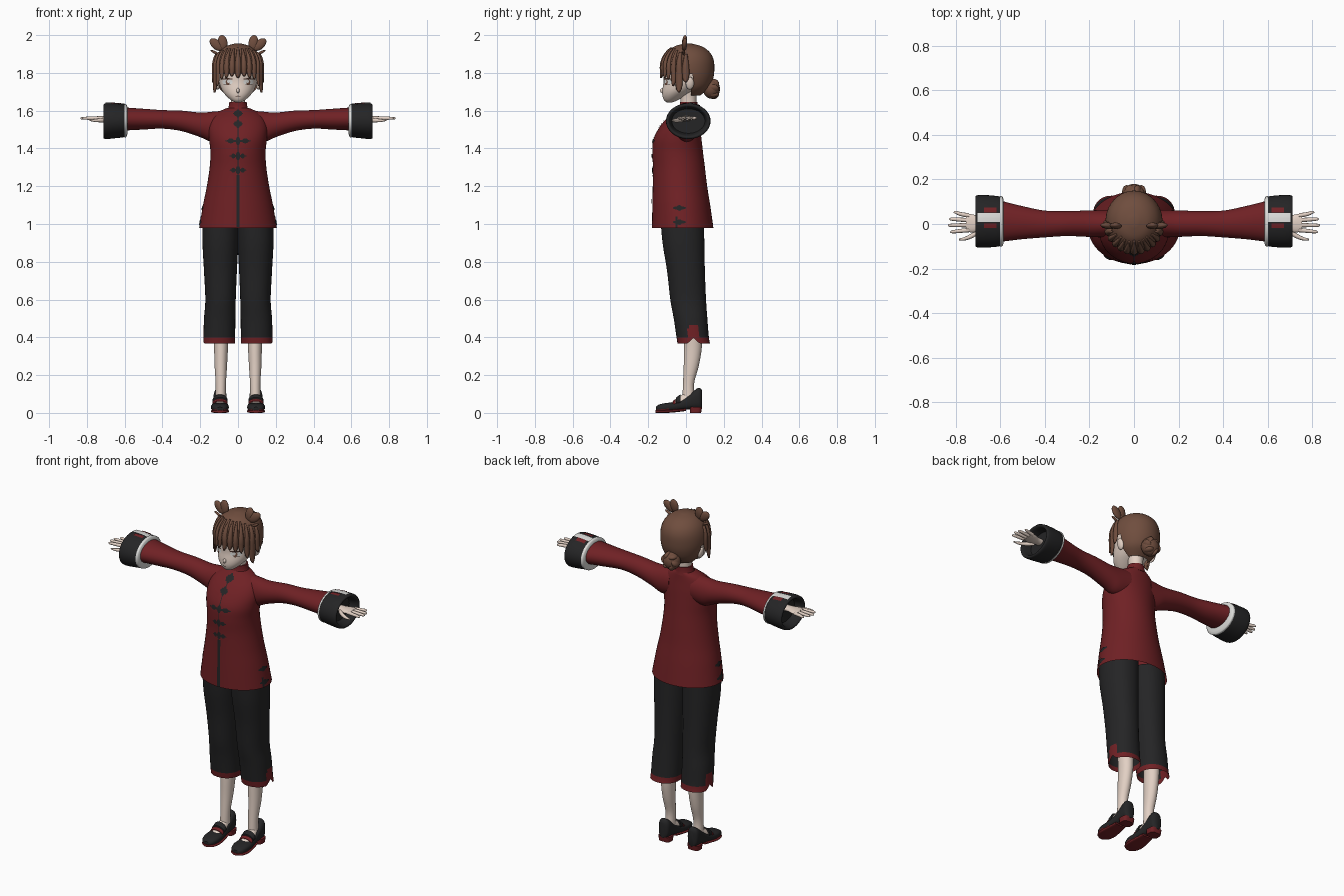
import bpy, bmesh, math
from math import sin, cos, pi, sqrt
from mathutils import Vector, Matrix, Euler
from mathutils.bvhtree import BVHTree

cube = bpy.data.objects.get("Cube")
if cube:
    bpy.data.objects.remove(cube)


def material(name, *rgb):
    m = bpy.data.materials.new(name)
    m.use_nodes = True
    m.diffuse_color = (*rgb, 1)
    m.node_tree.nodes["Principled BSDF"].inputs["Base Color"].default_value = (*rgb, 1)
    return m


RED = material("dark_red_cloth", .16, .015, .018)
BLACK = material("black_cloth", .018, .018, .019)
SKIN = material("pale_skin", .76, .63, .55)
HAIR = material("brown_hair", .16, .075, .048)
WHITE = material("white_trim", .72, .72, .7)
DARK = material("dark_brown_lash", .06, .028, .02)
made = []


def finish(name, bm, mats, mirror=False, rule=None):
    bmesh.ops.recalc_face_normals(bm, faces=bm.faces)
    if rule:
        for f in bm.faces:
            f.material_index = rule(f.calc_center_median())
    mesh = bpy.data.meshes.new(name)
    bm.to_mesh(mesh)
    bm.free()
    for m in mats:
        mesh.materials.append(m)
    ob = bpy.data.objects.new(name, mesh)
    bpy.context.collection.objects.link(ob)
    if mirror:
        ob.modifiers.new("mirror", 'MIRROR').use_mirror_merge = False
    made.append(ob)
    return ob


def smooth_rows(rows, steps):
    """Catmull-Rom sampling of section rows."""
    out = []
    for i in range(len(rows) - 1):
        a, b, c, d = (rows[max(i - 1, 0)], rows[i], rows[i + 1], rows[min(i + 2, len(rows) - 1)])
        for k in range(steps):
            t = k / steps
            out.append([q + .5 * t * (r - p + t * (2 * p - 5 * q + 4 * r - s + t * (3 * (q - r) + s - p)))
                        for p, q, r, s in zip(a, b, c, d)])
    return out + [list(rows[-1])]


def loft(name, axis, rows, mats, mirror=False, rule=None, n=32, steps=4, power=1, cap=True):
    """Rows: position on the axis, then low/high limits on the two other axes."""
    bm = bmesh.new()
    rings = []
    others = [i for i in range(3) if i != axis]
    for t, b0, b1, c0, c1 in smooth_rows(rows, steps):
        ring = []
        for k in range(n):
            ang = 2 * pi * k / n
            p = [t, t, t]
            for i, lo, hi, w in ((others[0], b0, b1, cos(ang)), (others[1], c0, c1, sin(ang))):
                p[i] = (lo + hi) / 2 + (hi - lo) / 2 * math.copysign(abs(w) ** power, w)
            ring.append(bm.verts.new(p))
        rings.append(ring)
    for r, s in zip(rings, rings[1:]):
        for k in range(n):
            bm.faces.new((r[k], r[k - 1], s[k - 1], s[k]))
    if cap:
        bm.faces.new(rings[0])
        bm.faces.new(rings[-1])
    return finish(name, bm, mats, mirror, rule)


def sym(rows):
    return [(t, -r, r, lo, hi) for t, r, lo, hi in rows]


def blob(name, loc, size, mat, rot=(0, 0, 0), mirror=False):
    bm = bmesh.new()
    bmesh.ops.create_uvsphere(bm, u_segments=20, v_segments=12, radius=1,
                              matrix=Matrix.LocRotScale(Vector(loc), Euler(rot), Vector(size)))
    return finish(name, bm, [mat], mirror)


def tree(ob):
    return BVHTree.FromPolygons([v.co for v in ob.data.vertices], [p.vertices for p in ob.data.polygons])


def grid(name, point, nu, nv, mat, mirror=False):
    bm = bmesh.new()
    vs = [[bm.verts.new(point(2 * i / nu - 1, 2 * j / nv - 1)) for j in range(nv + 1)] for i in range(nu + 1)]
    for i in range(nu):
        for j in range(nv):
            bm.faces.new((vs[i][j], vs[i + 1][j], vs[i + 1][j + 1], vs[i][j + 1]))
    return finish(name, bm, [mat], mirror)


def decal(name, bvh, origin, u, v, mat, mirror=False, square=False, lift=.004):
    """Thin plate laid on a surface, seen along u x v."""
    u, v, origin = Vector(u), Vector(v), Vector(origin)
    ray = -u.cross(v).normalized()

    def point(s, t):
        if not square:
            s, t = s * sqrt(1 - t * t / 2), t * sqrt(1 - s * s / 2)
        p = origin + u * s + v * t
        hit = bvh.ray_cast(p, ray)[0]
        return (hit or p) - ray * lift
    return grid(name, point, 8, 8, mat, mirror)


# Jacket body and collar
jacket = loft("jacket", 2, sym([
    (.98, .205, -.18, .145), (1.1, .185, -.178, .128), (1.2, .165, -.176, .112), (1.3, .15, -.175, .1),
    (1.38, .146, -.178, .09), (1.45, .153, -.172, .082), (1.51, .155, -.142, .075), (1.56, .138, -.102, .068),
    (1.595, .1, -.062, .064), (1.615, .055, -.038, .062)]), [RED], n=48, steps=6, cap=False)
loft("collar", 2, sym([(1.6, .058, -.042, .066), (1.62, .05, -.034, .062), (1.645, .046, -.032, .06)]), [RED])
body = tree(jacket)

# Front closures and placket
for z, w in ((1.585, .026), (1.53, .026), (1.44, .07), (1.36, .045), (1.285, .045)):
    decal("closure_bar", body, (0, -1, z), (w, 0, 0), (0, 0, .006), BLACK)
    decal("closure_knot", body, (0, -1, z), (.012, 0, 0), (0, 0, .022), BLACK)
    decal("closure_loop", body, (w * .55, -1, z), (w * .25, 0, 0), (0, 0, .013), BLACK, True)
decal("placket", body, (0, -1, 1.122), (.009, 0, 0), (0, 0, .138), BLACK, square=True)
decal("placket_seam", body, (0, -1, 1.42), (.002, 0, 0), (0, 0, .16), BLACK, square=True)

# Side vents
for z in (1.01, 1.085):
    decal("vent_closure", body, (1, -.035, z), (0, .035, 0), (0, 0, .009), BLACK, True)
    decal("vent_knot", body, (1, -.035, z), (0, .015, 0), (0, 0, .015), BLACK, True)
decal("vent_slit", body, (1, -.05, 1.01), (0, .006, 0), (0, 0, .029), BLACK, True, True)

# Sleeves and turned cuffs
loft("sleeve", 0, [
    (.07, -.06, .065, 1.44, 1.6), (.14, -.06, .063, 1.435, 1.594), (.2, -.058, .061, 1.46, 1.59),
    (.3, -.054, .058, 1.492, 1.6), (.4, -.06, .06, 1.505, 1.603), (.5, -.068, .08, 1.5, 1.61),
    (.6, -.08, .105, 1.495, 1.617)], [RED], True)
cuff = loft("cuff", 0, [
    (.592, -.08, .11, 1.48, 1.62), (.597, -.098, .122, 1.462, 1.632), (.65, -.105, .129, 1.454, 1.638),
    (.702, -.105, .129, 1.45, 1.638), (.712, -.095, .119, 1.46, 1.628), (.7, -.085, .108, 1.47, 1.618),
    (.66, -.075, .1, 1.48, 1.61)], [BLACK], True, n=40)
loft("cuff_piping", 0, [(.586, -.088, .112, 1.475, 1.622), (.592, -.1, .125, 1.46, 1.634),
                        (.602, -.101, .126, 1.459, 1.635)], [WHITE], True, n=40)
cuff_tree = tree(cuff)
decal("cuff_band", cuff_tree, (.652, .03, 3), (.05, 0, 0), (0, .02, 0), WHITE, True, True)
for y in (.062, -.008):
    decal("cuff_patch", cuff_tree, (.645, y, 3), (.028, 0, 0), (0, .011, 0), RED, True, True)

# Hands
loft("palm", 0, [(.64, -.022, .026, 1.54, 1.575), (.69, -.028, .03, 1.545, 1.573), (.72, -.038, .042, 1.546, 1.572),
                 (.755, -.034, .046, 1.55, 1.57)], [SKIN], True, n=20)
for y, drift, tip in ((-.027, -.008, .825), (-.005, -.001, .835), (.017, .005, .83), (.038, .014, .81)):
    loft("finger", 0, [(x, y + drift * k - r, y + drift * k + r, 1.56 - r, 1.56 + r)
                       for x, k, r in ((.74, 0, .01), (.78, .5, .009), (tip - .01, 1, .007), (tip, 1, .002))],
         [SKIN], True, n=10)
loft("thumb", 0, [(.685, -.035, -.01, 1.54, 1.565), (.72, -.06, -.036, 1.538, 1.56), (.755, -.073, -.056, 1.54, 1.556),
                  (.785, -.073, -.066, 1.545, 1.551)], [SKIN], True, n=12)

# Trousers with a red hem and a split on the outside
trousers = loft("trouser_leg", 2, [
    (.368, .016, .184, -.045, .127), (.4, .015, .183, -.05, .121), (.5, .014, .18, -.065, .113),
    (.6, .012, .173, -.083, .106), (.75, .006, .18, -.1, .1), (.9, -.002, .188, -.124, .097),
    (1.03, -.006, .188, -.135, .095)], [BLACK, RED], True,
    lambda c: int(c.z < .397 or (c.x > .13 and abs(c.y - .04) < .03 and c.z < .47)),
    n=48, steps=6, power=.92, cap=False)
for v in trousers.data.vertices:
    gap = .03 - abs(v.co.y - .04)
    if v.co.x > .13 and gap > 0 and v.co.z < .41:
        v.co.z += gap * (.41 - v.co.z) / .042

# Shins, feet and shoes
loft("shin", 2, [(.46, .05, .135, -.005, .085), (.35, .053, .127, -.01, .084), (.25, .058, .124, -.012, .068),
                 (.15, .064, .118, -.016, .042), (.06, .064, .12, -.02, .05)], [SKIN], True, n=24)
loft("foot", 1, [(-.12, .07, .12, .02, .04), (-.07, .06, .13, .02, .06), (-.03, .062, .127, .02, .09),
                 (.02, .066, .12, .02, .12)], [SKIN], True, n=20)
loft("shoe", 1, [
    (-.16, .075, .115, .012, .03), (-.145, .059, .132, .006, .043), (-.11, .049, .142, .006, .052),
    (-.07, .05, .141, .008, .056), (-.03, .055, .135, .014, .066), (.015, .059, .131, .018, .095),
    (.06, .06, .13, .02, .13), (.078, .066, .124, .02, .128), (.086, .08, .11, .025, .115)],
    [BLACK, RED], True, lambda c: int(c.z < .02), n=28, power=.75)
loft("front_sole", 1, [(-.162, .08, .11, 0, .014), (-.145, .056, .134, 0, .015), (-.1, .047, .144, 0, .016),
                       (-.04, .054, .136, .005, .02), (.0, .06, .13, .01, .024)], [RED], True, power=.6)
loft("heel", 2, [(0, .06, .13, .022, .08), (.03, .057, .133, .02, .085)], [RED], True, power=.6)
loft("shoe_strap", 1, [(-.052, .055, .135, .035, .082), (-.03, .055, .135, .035, .098)], [BLACK], True, n=24)
loft("shoe_lining", 1, [(-.068, .055, .135, .03, .064), (-.055, .055, .135, .03, .075)], [RED], True, n=24)

# Neck, head and ears
loft("neck", 2, sym([(1.6, .04, -.028, .055), (1.66, .038, -.03, .055), (1.72, .045, -.04, .06)]), [SKIN])
head = loft("head", 2, sym([
    (1.643, .012, -.1, -.075), (1.655, .036, -.116, -.045), (1.68, .064, -.125, .0), (1.71, .086, -.125, .05),
    (1.75, .1, -.119, .1), (1.8, .104, -.117, .12), (1.87, .095, -.09, .115), (1.92, .05, -.05, .07)]),
    [SKIN], n=40)
blob("nose", (0, -.123, 1.706), (.009, .015, .013), SKIN)
blob("ear", (.112, .02, 1.745), (.013, .022, .034), SKIN, (0, .2, 0), True)

# Eyes, brows and mouth
face = tree(head)
for name, x, z, w, h, mat, lift in (
        ("eye_white", .056, 1.752, .027, .016, WHITE, .003), ("iris", .054, 1.751, .011, .014, HAIR, .004),
        ("eye_shine", .05, 1.755, .008, .009, WHITE, .005), ("lash", .057, 1.768, .03, .004, DARK, .005),
        ("lower_lash", .058, 1.737, .018, .0015, DARK, .004)):
    decal(name, face, (x, -1, z), (w, 0, 0), (0, 0, h), mat, True, lift=lift)
decal("mouth", face, (0, -1, 1.677), (.013, 0, 0), (0, 0, .002), DARK)

# Hair cap, opened over the face
cap_hair = loft("hair_cap", 2, sym([
    (1.68, .06, -.02, .075), (1.72, .1, -.07, .122), (1.77, .121, -.11, .144), (1.82, .128, -.127, .15),
    (1.87, .122, -.12, .146), (1.91, .103, -.097, .125), (1.94, .068, -.062, .085), (1.955, .018, -.01, .03)]),
    [HAIR], n=40)
scalp = tree(cap_hair)
bm = bmesh.new()
bm.from_mesh(cap_hair.data)
bmesh.ops.delete(bm, context='FACES', geom=[
    f for f in bm.faces if f.calc_center_median().z < 1.8 and f.calc_center_median().y < .03])
bm.to_mesh(cap_hair.data)
bm.free()


def lock(name, angle, top, bottom, width, mirror=False):
    """Tapered strand that follows the scalp and then hangs straight."""
    def point(s, t):
        k = (t + 1) / 2
        z = top + (bottom - top) * k
        a = angle + s * width * (.45 + k) * sqrt(max(1.02 - k ** 3, 0))
        ray = Vector((sin(a), -cos(a), 0))
        hit = scalp.ray_cast(Vector((0, .01, max(z, 1.81))), ray)[0]
        return Vector((hit.x, hit.y, z)) + ray * (.003 + .009 * (1 - s * s))
    ob = grid(name, point, 6, 12, HAIR, mirror)
    ob.modifiers.new("thickness", 'SOLIDIFY').thickness = .008


# Fringe and side locks
lock("centre_fringe", 0, 1.935, 1.772, .13)
for angle, bottom in ((.24, 1.78), (.47, 1.772), (.7, 1.765)):
    lock("fringe_lock", angle, 1.93, bottom, .12, True)
lock("temple_lock", .95, 1.92, 1.73, .13, True)
lock("side_lock", 1.2, 1.91, 1.695, .17, True)
lock("ear_lock", 1.48, 1.9, 1.75, .16, True)

# Top knots: two flat lobes on each side, with a loose wisp
blob("inner_lobe", (.082, -.008, 1.96), (.026, .014, .04), HAIR, (-.1, .12, 0), True)
blob("outer_lobe", (.115, -.008, 1.95), (.025, .014, .042), HAIR, (-.1, .85, 0), True)
blob("wisp", (.122, -.012, 1.908), (.007, .008, .026), HAIR, (0, 1.1, 0), True)

# Low bun at the back
blob("bun", (0, .135, 1.715), (.052, .045, .052), HAIR)
for k in range(6):
    a = k * pi / 3
    blob("bun_coil", (.032 * cos(a), .145, 1.715 + .032 * sin(a)), (.027, .03, .017), HAIR, (0, -a - .9, 0))

# Smooth shading
bpy.ops.object.select_all(action='DESELECT')
for ob in made:
    ob.select_set(True)
bpy.context.view_layer.objects.active = made[0]
bpy.ops.object.shade_smooth_by_angle(angle=math.radians(40))
